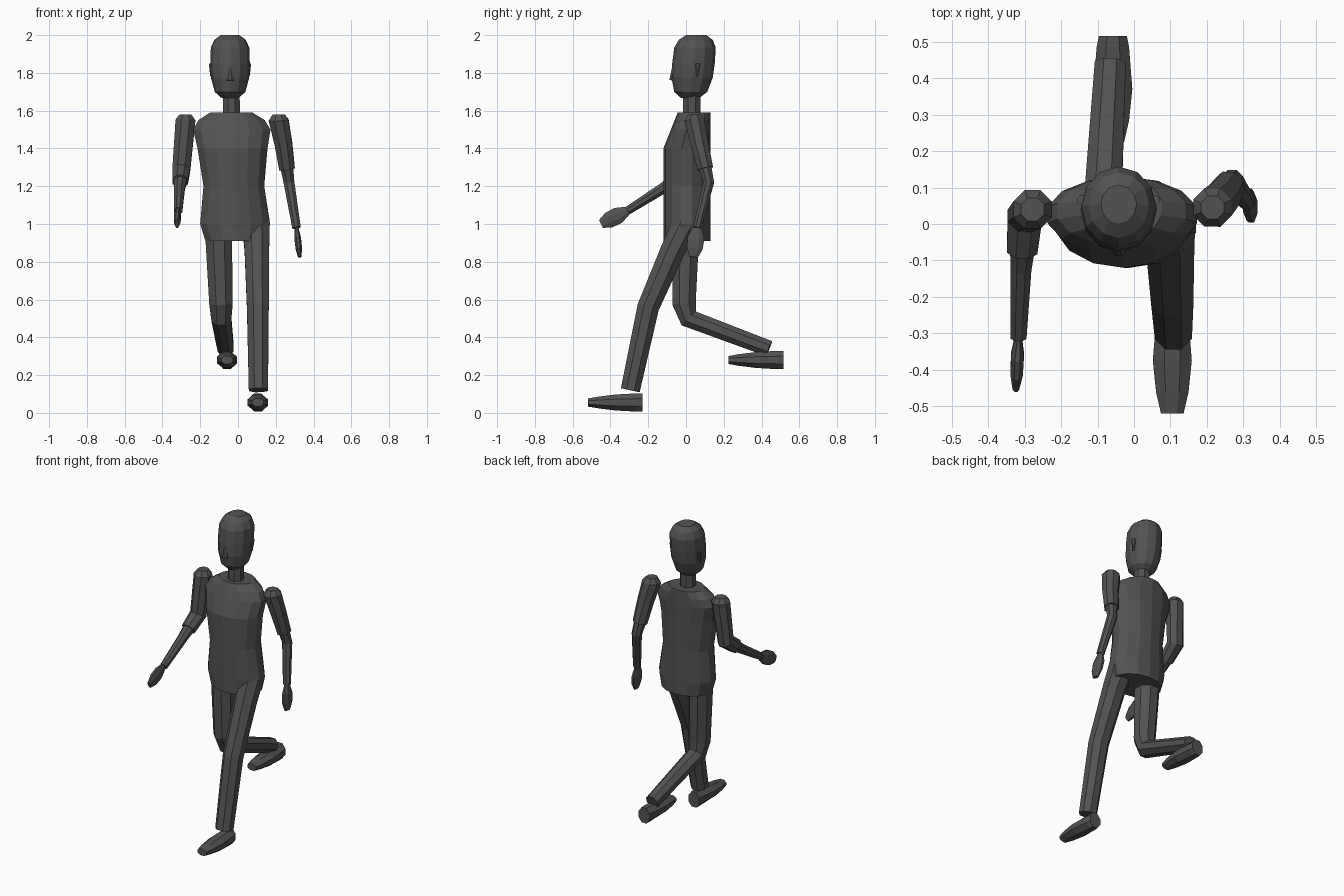
import bpy, bmesh, math
from mathutils import Vector

cube = bpy.data.objects.get("Cube")
if cube:
    bpy.data.objects.remove(cube)

COLOUR = (0.085, 0.085, 0.085, 1)
grey = bpy.data.materials.new("dark_grey")
grey.use_nodes = True
grey.diffuse_color = COLOUR
shader = grey.node_tree.nodes["Principled BSDF"]
shader.inputs["Base Color"].default_value = COLOUR

UP = Vector((0, 0, 1))
FORWARD = Vector((0, -1, 0))


def loft(name, rings, sides=8, axis=None, turn=0.5):
    """Skin a closed tube through rings of (centre, half width, half depth)."""
    bm = bmesh.new()
    centres = [ring[0] for ring in rings]
    last = len(rings) - 1
    loops = []
    for i, (centre, width, depth) in enumerate(rings):
        # Without a fixed axis, each ring faces along the bend of the path
        tangent = axis
        if tangent is None:
            before = centre - centres[max(i - 1, 0)]
            after = centres[min(i + 1, last)] - centre
            tangent = (before.normalized() + after.normalized()).normalized()
        across = Vector((1, 0, 0))
        across = (across - tangent * across.dot(tangent)).normalized()
        outward = tangent.cross(across)
        loop = []
        for k in range(sides):
            angle = math.tau * (k + turn) / sides
            offset = across * width * math.cos(angle) + outward * depth * math.sin(angle)
            loop.append(bm.verts.new(centre + offset))
        loops.append(loop)
    for low, high in zip(loops, loops[1:]):
        for k in range(sides):
            following = (k + 1) % sides
            bm.faces.new((low[k], low[following], high[following], high[k]))
    bm.faces.new(loops[0])
    bm.faces.new(loops[-1])
    bmesh.ops.recalc_face_normals(bm, faces=bm.faces)
    mesh = bpy.data.meshes.new(name)
    bm.to_mesh(mesh)
    bm.free()
    mesh.materials.append(grey)
    part = bpy.data.objects.new(name, mesh)
    bpy.context.collection.objects.link(part)


def limb(name, points, start, end, cap=False):
    """Tube through points whose radius changes evenly from start to end."""
    rings = []
    for i, point in enumerate(points):
        radius = start + (end - start) * i / (len(points) - 1)
        rings.append((Vector(point), radius, radius))
    if cap:
        rings.insert(0, (rings[0][0] + UP * 0.03, start * 0.6, start * 0.6))
    loft(name, rings)


def arm(side, shoulder, bicep, elbow, wrist, fingertip):
    """Sleeve, forearm and flat tapering hand."""
    shoulder, bicep, elbow, wrist, fingertip = map(
        Vector, (shoulder, bicep, elbow, wrist, fingertip))
    cuff = bicep.lerp(elbow, 0.65)
    limb(side + "_sleeve", (shoulder, bicep, cuff), 0.057, 0.045, cap=True)
    limb(side + "_forearm", (bicep.lerp(elbow, 0.5), elbow, wrist), 0.038, 0.024)
    palm = []
    for s in (0, 0.35, 0.7, 1):
        swell = 1 - 2 * (s - 0.5) ** 2
        palm.append((wrist.lerp(fingertip, s), 0.02 * swell, 0.05 * swell))
    loft(side + "_hand", palm)


def shoe(side, heel):
    """Rounded sole outline that gets lower toward the toe."""
    heel = Vector(heel)
    rings = []
    for s in (0, 0.1, 0.5, 0.8, 1):
        width = 0.058 * (1 - 1.4 * (s - 0.45) ** 2)
        height = 0.053 - 0.03 * s * s
        rings.append((heel + FORWARD * 0.29 * s, width, height))
    loft(side + "_shoe", rings, axis=FORWARD)


# Torso leans back and gets shallower above the chest
torso = []
for z, width in ((0.91, 0.165), (1, 0.19), (1.2, 0.165), (1.4, 0.19),
                 (1.5, 0.21), (1.55, 0.18), (1.59, 0.115)):
    slope = max(0, z - 1.4)
    centre = Vector((0.02 - 0.035 * z, 0.005 + 0.2 * slope, z))
    torso.append((centre, width, 0.125 - 0.2 * slope))
loft("torso", torso, sides=14, axis=UP)

# Neck and head, the head a rounded block narrowing to the jaw
neck_base = Vector((-0.035, 0.03, 1.55))
loft("neck", [(neck_base, 0.05, 0.05), (neck_base + UP * 0.15, 0.047, 0.05)], axis=UP)
head = []
for u in (-1, -0.8, -0.35, 0.1, 0.6, 0.85, 1):
    swell = math.sqrt(1 - 0.8 * u ** 4) * (1 + 0.06 * u)
    centre = Vector((-0.042, 0.038 + 0.016 * u, 1.833 + 0.167 * u))
    head.append((centre, 0.104 * swell, 0.112 * swell))
loft("head", head, sides=12, axis=UP, turn=0)
limb("nose", ((-0.042, -0.07, 1.76), (-0.042, -0.06, 1.86)), 0.02, 0.008)
for side, x in (("left", 0.055), ("right", -0.14)):
    limb(side + "_ear", ((x, 0.06, 1.78), (x, 0.065, 1.85)), 0.007, 0.016)

# Arms swing opposite to the legs
arm("left", (0.215, 0.045, 1.55), (0.24, 0.07, 1.43), (0.27, 0.12, 1.22),
    (0.31, 0.06, 0.98), (0.327, 0.04, 0.825))
arm("right", (-0.278, 0.04, 1.55), (-0.3, 0.02, 1.29), (-0.31, -0.12, 1.19),
    (-0.317, -0.31, 1.07), (-0.324, -0.45, 1))

# Left leg strides forward, right leg trails with a bent knee
limb("left_leg", ((0.095, 0, 1), (0.1, -0.07, 0.86), (0.105, -0.2, 0.56),
                  (0.108, -0.295, 0.12)), 0.078, 0.055)
limb("right_leg", ((-0.105, 0, 1), (-0.09, -0.01, 0.58), (-0.088, 0.015, 0.5),
                   (-0.065, 0.44, 0.34)), 0.078, 0.046)
shoe("left", (0.105, -0.23, 0.055))
shoe("right", (-0.058, 0.515, 0.28))
